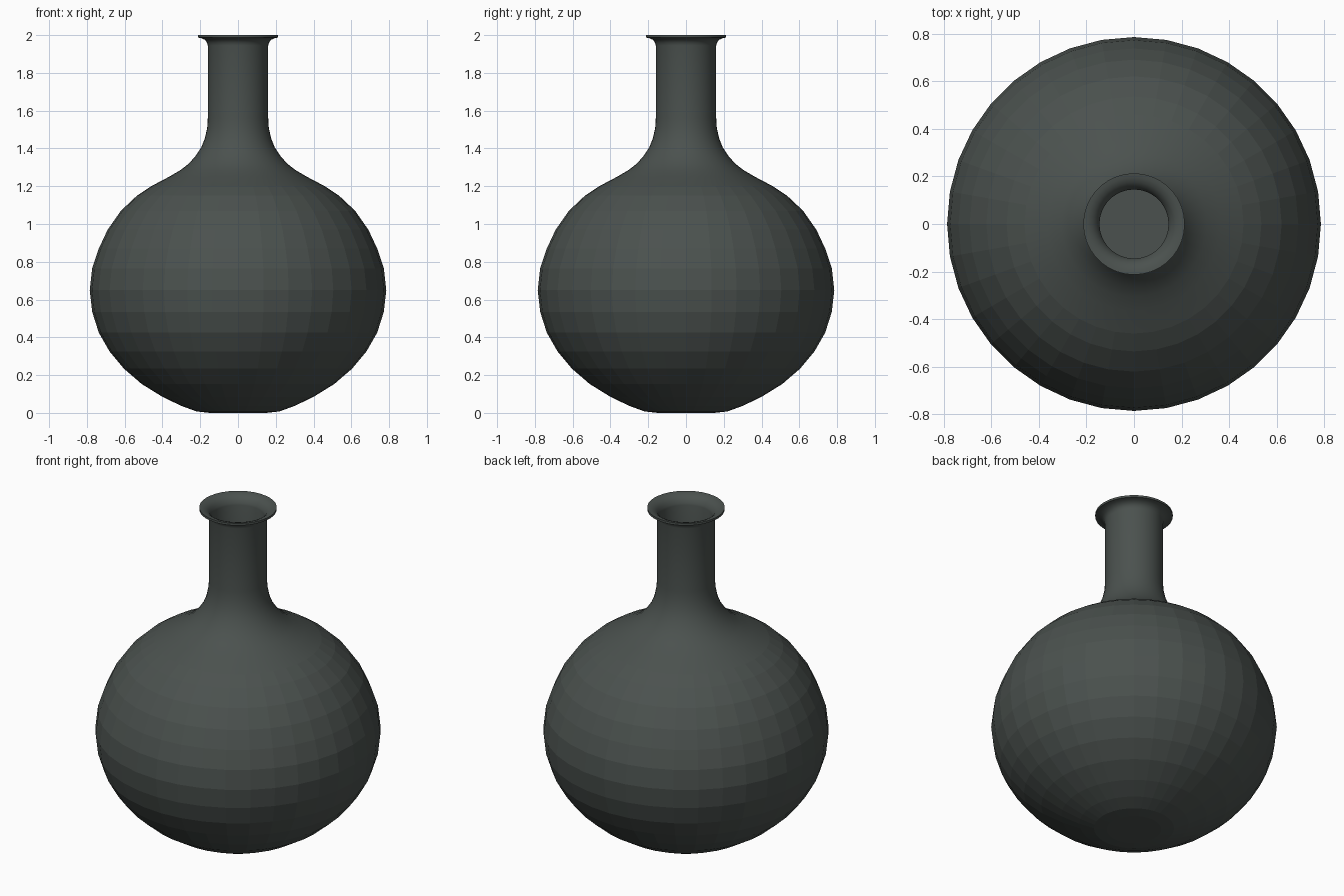
import bpy, bmesh, math
from mathutils import Vector

if "Cube" in bpy.data.objects:
    bpy.data.objects.remove(bpy.data.objects["Cube"])

SIDES = 36
WALL = 0.015

# Outer profile (radius, height) from foot to lip
outer = [(0.15, 0.0), (0.22, 0.008), (0.30, 0.037), (0.40, 0.085), (0.51, 0.153),
         (0.605, 0.235), (0.68, 0.325), (0.737, 0.425), (0.772, 0.535), (0.785, 0.65),
         (0.772, 0.765), (0.737, 0.87), (0.69, 0.97), (0.62, 1.07), (0.535, 1.15),
         (0.46, 1.20), (0.365, 1.25), (0.305, 1.285), (0.26, 1.32), (0.225, 1.36),
         (0.195, 1.405), (0.175, 1.455), (0.163, 1.51), (0.16, 1.56), (0.16, 1.945),
         (0.164, 1.96), (0.175, 1.975), (0.195, 1.984), (0.213, 1.987), (0.213, 2.0)]


def inset(points, d):
    """Shift the profile inwards to get the inner wall."""
    result = []
    for i in range(len(points)):
        a = Vector(points[max(i - 1, 0)])
        b = Vector(points[min(i + 1, len(points) - 1)])
        t = (b - a).normalized()
        result.append((points[i][0] - t.y * d, points[i][1] + t.x * d))
    return result


# Inner wall runs back down from the flared lip
inner = [(0.195, 1.998), (0.175, 1.99), (0.158, 1.975), (0.148, 1.955)]
inner += inset(outer[:25], WALL)[::-1]
profile = outer + inner

# Lathe the profile, closing foot and inner floor with flat discs
bm = bmesh.new()
rings = []
for r, z in profile:
    rings.append([bm.verts.new((r * math.cos(2 * math.pi * k / SIDES),
                                r * math.sin(2 * math.pi * k / SIDES), z))
                  for k in range(SIDES)])
for lo, hi in zip(rings, rings[1:]):
    for k in range(SIDES):
        n = (k + 1) % SIDES
        bm.faces.new((lo[k], lo[n], hi[n], hi[k]))
bm.faces.new(rings[0][::-1])
bm.faces.new(rings[-1])
bmesh.ops.recalc_face_normals(bm, faces=bm.faces)

# Faceted belly, smooth neck and lip
for f in bm.faces:
    f.smooth = f.calc_center_median().z > 1.22
for e in bm.edges:
    if len(e.link_faces) == 2 and e.calc_face_angle(0) > math.radians(40):
        e.smooth = False

mesh = bpy.data.meshes.new("vase")
bm.to_mesh(mesh)
bm.free()
vase = bpy.data.objects.new("vase", mesh)
bpy.context.collection.objects.link(vase)

# Dark grey-green glaze
glaze = bpy.data.materials.new("dark_glaze")
glaze.diffuse_color = (0.07, 0.083, 0.077, 1)
glaze.use_nodes = True
glaze.node_tree.nodes["Principled BSDF"].inputs["Base Color"].default_value = glaze.diffuse_color
mesh.materials.append(glaze)
